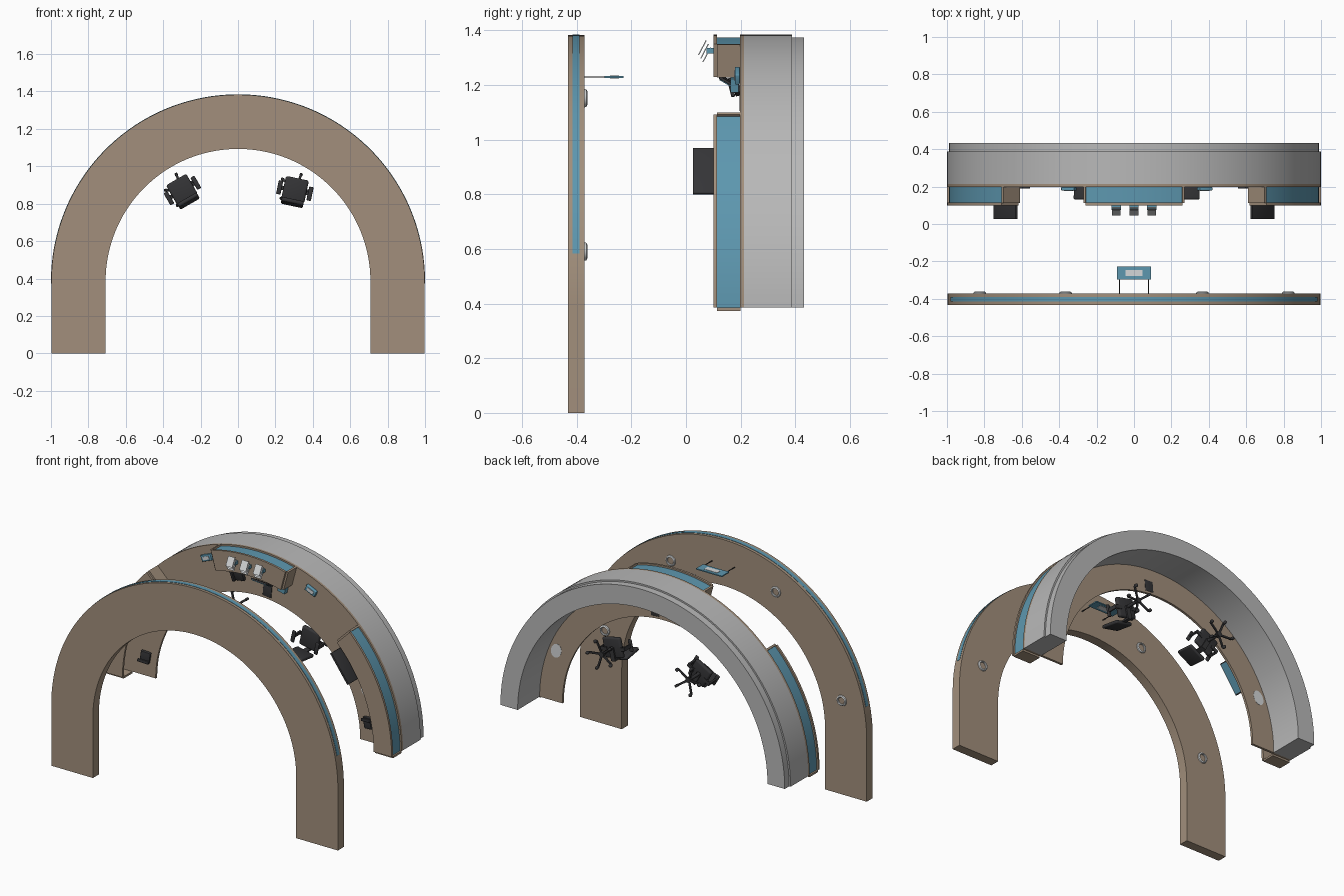
import bpy, bmesh, math
from mathutils import Matrix, Vector

if "Cube" in bpy.data.objects:
    bpy.data.objects.remove(bpy.data.objects["Cube"])

CZ = 0.385  # height of the arc centre


def mat(name, c):
    m = bpy.data.materials.new(name)
    m.diffuse_color = (*c, 1)
    m.use_nodes = True
    m.node_tree.nodes["Principled BSDF"].inputs["Base Color"].default_value = m.diffuse_color
    return m


TAN = mat("tan wood", (0.36, 0.275, 0.20))
BLUE = mat("blue panel", (0.11, 0.31, 0.43))
GREY = mat("grey panel", (0.48, 0.48, 0.48))
PALE = mat("pale grey", (0.66, 0.68, 0.69))
DARK = mat("dark plastic", (0.035, 0.035, 0.038))
I = Matrix.Identity(4)


def finish(name, bm, m, M=I, smooth=True):
    bmesh.ops.recalc_face_normals(bm, faces=bm.faces)
    me = bpy.data.meshes.new(name)
    bm.to_mesh(me)
    bm.free()
    me.materials.append(m)
    ob = bpy.data.objects.new(name, me)
    ob.matrix_world = M
    bpy.context.collection.objects.link(ob)
    if smooth:
        bpy.context.view_layer.objects.active = ob
        ob.select_set(True)
        bpy.ops.object.shade_smooth_by_angle(angle=math.radians(30))
        ob.select_set(False)
    return ob


def sector(name, prof, a0, a1, m, legs=False):
    """Sweep a closed (radius, y) profile round the arc; legs drop to the floor."""
    n = max(6, int((a1 - a0) / 2.5))
    st = [(math.radians(a0 + (a1 - a0) * i / n), 0) for i in range(n + 1)]
    if legs:
        st = [(st[0][0], -CZ)] + st + [(st[-1][0], -CZ)]
    bm = bmesh.new()
    rings = [[bm.verts.new((r * math.cos(a), y, CZ + r * math.sin(a) + dz)) for r, y in prof]
             for a, dz in st]
    k = len(prof)
    for A, B in zip(rings, rings[1:]):
        for j in range(k):
            bm.faces.new((A[j], A[(j + 1) % k], B[(j + 1) % k], B[j]))
    bm.faces.new(rings[0])
    bm.faces.new(rings[-1][::-1])
    return finish(name, bm, m)


def rect(r0, r1, y0, y1):
    return [(r0, y0), (r1, y0), (r1, y1), (r0, y1)]


def box(name, m, M, loc, size, bevel=0.0, tilt=0):
    """Box in local axes: x sideways, y down to the desk floor, z outward."""
    bm = bmesh.new()
    bmesh.ops.create_cube(bm, size=1)
    bmesh.ops.scale(bm, vec=size, verts=bm.verts)
    if bevel:
        bmesh.ops.bevel(bm, geom=bm.edges[:], offset=bevel, segments=3, affect='EDGES', profile=0.5)
    T = M @ Matrix.Translation(loc) @ Matrix.Rotation(math.radians(tilt), 4, 'X')
    return finish(name, bm, m, T, bool(bevel))


def disc(name, m, M, loc, r, depth, r2=None, sx=1, seg=24):
    """Cylinder or cone along y."""
    bm = bmesh.new()
    bmesh.ops.create_cone(bm, cap_ends=True, segments=seg, radius1=r,
                          radius2=r if r2 is None else r2, depth=depth)
    T = M @ Matrix.Translation(loc) @ Matrix.Rotation(-math.pi / 2, 4, 'X') @ Matrix.Diagonal((sx, 1, 1, 1))
    return finish(name, bm, m, T)


def polar(a, r=0.0):
    """Frame on the arc: local z points outward at angle a."""
    b = math.radians(a)
    return (Matrix.Translation((r * math.cos(b), 0, CZ + r * math.sin(b)))
            @ Matrix.Rotation(math.pi / 2 - b, 4, 'Y'))


# canopy with blue edge inlay
sector("canopy", rect(0.708, 0.998, -0.432, -0.372), 0, 180, TAN, legs=True)
sector("canopy_edge_inlay", rect(0.99, 1.0, -0.415, -0.39), 11.5, 168.5, BLUE)

# canopy spotlights
for a in (14, 64.5, 115.5, 166):
    P = polar(a, 0.85)
    bm = bmesh.new()
    prof = [(0.022, 0), (0.034, 0), (0.032, 0.008), (0.025, 0.012), (0.022, 0.008)]
    rings = [[bm.verts.new((r * math.cos(t * math.pi / 12), h, r * math.sin(t * math.pi / 12)))
              for r, h in prof] for t in range(24)]
    for i in range(24):
        for j in range(5):
            A, B = rings[i], rings[(i + 1) % 24]
            bm.faces.new((A[j], A[(j + 1) % 5], B[(j + 1) % 5], B[j]))
    finish("spotlight_ring", bm, PALE, P @ Matrix.Translation((0, -0.373, 0)))

# hanging sign
S = Matrix.Translation((0, 0, 1.229))
box("sign_board", BLUE, S, (0, -0.263, 0), (0.18, 0.07, 0.007))
for s in (-1, 1):
    box("sign_rod", DARK, S, (s * 0.078, -0.335, 0), (0.004, 0.08, 0.004))
    box("sign_plate", PALE, S, (0, -0.262, s * 0.004), (0.09, 0.034, 0.003))

# desk front with recessed plinth, and worktop
sector("desk_base", [(0.87, 0.213), (1.0, 0.213), (1.0, 0.388), (0.99, 0.388),
                     (0.99, 0.432), (0.87, 0.432)], 0, 180, GREY)
sector("worktop", rect(0.712, 1.0, 0.198, 0.213), 0, 180, TAN)

# raised counters
for a0, a1 in ((0, 45), (75, 105), (135, 180)):
    sector("counter_top", rect(0.875, 1.0, 0.10, 0.114), a0, a1, TAN)
    sector("counter_front", rect(0.965, 0.99, 0.114, 0.198), a0, a1, BLUE)
    for a, s in ((a0, 1), (a1, -1)):
        box("counter_end", TAN, polar(a, 0.9375), (s * 0.006, 0.156, 0), (0.012, 0.086, 0.125))

# brochure holders on the middle counter
for x in (-0.095, 0, 0.095):
    B = Matrix.Translation((x, 0, 1.325))
    for i in range(3):
        box("brochure", PALE, B, (0, 0.06 + i * 0.008, 0.012 - i * 0.013), (0.046, 0.06, 0.004), tilt=62)
    box("brochure_stand", BLUE, B, (0, 0.088, 0.0), (0.05, 0.026, 0.02))

# side workstations
for a in (36, 144):
    P = polar(a, 0.85)
    box("monitor", DARK, P, (0, 0.098, 0), (0.205, 0.145, 0.014), 0.003)
    box("monitor_screen", BLUE, P, (0, 0.096, -0.008), (0.19, 0.126, 0.003))
    box("monitor_neck", DARK, P, (0, 0.165, 0.012), (0.03, 0.07, 0.012))
    disc("monitor_foot", DARK, P, (0, 0.195, 0), 0.04, 0.008, sx=1.4)
    box("keyboard", DARK, P, (0, 0.194, -0.085), (0.15, 0.008, 0.05), 0.002)
for a in (23, 157):
    disc("mouse_pad", PALE, polar(a, 0.82), (0, 0.205, 0), 0.035, 0.018, sx=1.3)
for a in (9, 171):
    P = polar(a, 0.785)
    box("telephone_body", DARK, P, (0, 0.188, 0), (0.07, 0.022, 0.06), 0.004, tilt=12)
    box("telephone_handset", DARK, P, (-0.022, 0.168, 0), (0.018, 0.014, 0.07), 0.004, tilt=12)

# middle workstation
P = polar(86, 0.83)
box("tablet", DARK, P, (0, 0.155, 0), (0.11, 0.075, 0.01), 0.002, tilt=-30)
box("tablet_screen", BLUE, P, (0, 0.152, -0.006), (0.10, 0.066, 0.004), tilt=-30)
P = polar(99, 0.82)
box("desk_phone", DARK, P, (0, 0.185, 0), (0.08, 0.022, 0.06), 0.004, tilt=14)
box("desk_phone_handset", DARK, P, (-0.026, 0.165, 0), (0.018, 0.014, 0.07), 0.004, tilt=14)
P = polar(77, 0.84)
box("file_tray", BLUE, P, (0, 0.178, 0), (0.05, 0.03, 0.05))
box("desk_mat", DARK, polar(85, 0.76), (0, 0.205, 0), (0.06, 0.02, 0.07), 0.003)

# visitor trays on the low counters
for a in (66, 112):
    P = polar(a, 0.93)
    box("visitor_tray", BLUE, P, (0, 0.188, 0), (0.075, 0.018, 0.04), 0.004)
    box("visitor_tray_paper", PALE, P, (0, 0.178, 0), (0.045, 0.004, 0.02))


def chair(x, z, turn):
    """Swivel chair whose upright axis runs along -y."""
    M = Matrix.Translation((x, 0, z)) @ Matrix.Rotation(math.radians(turn), 4, 'Y')
    box("chair_seat", DARK, M, (0, 0.285, 0), (0.125, 0.028, 0.125), 0.011)
    box("chair_back", DARK, M, (0, 0.195, -0.07), (0.12, 0.13, 0.022), 0.009, tilt=-8)
    box("chair_spine", DARK, M, (0, 0.275, -0.072), (0.03, 0.07, 0.01))
    box("chair_spine_foot", DARK, M, (0, 0.306, -0.035), (0.03, 0.01, 0.08))
    for s in (-1, 1):
        box("armrest", DARK, M, (s * 0.083, 0.232, -0.005), (0.024, 0.012, 0.075), 0.005)
        box("armrest_post", DARK, M, (s * 0.083, 0.268, -0.005), (0.01, 0.066, 0.022))
        box("armrest_bracket", DARK, M, (s * 0.062, 0.298, -0.005), (0.05, 0.008, 0.022))
    disc("gas_lift", DARK, M, (0, 0.35, 0), 0.01, 0.11, seg=16)
    disc("base_hub", DARK, M, (0, 0.398, 0), 0.017, 0.022, seg=16)
    for i in range(5):
        L = M @ Matrix.Rotation(math.radians(72 * i + 10), 4, 'Y')
        box("base_leg", DARK, L, (0, 0.404, 0.047), (0.013, 0.01, 0.085), 0.003, tilt=-6)
        box("caster", DARK, L, (0, 0.42, 0.086), (0.016, 0.022, 0.02), 0.006)


chair(-0.30, 0.875, -30)
chair(0.305, 0.875, 12)
